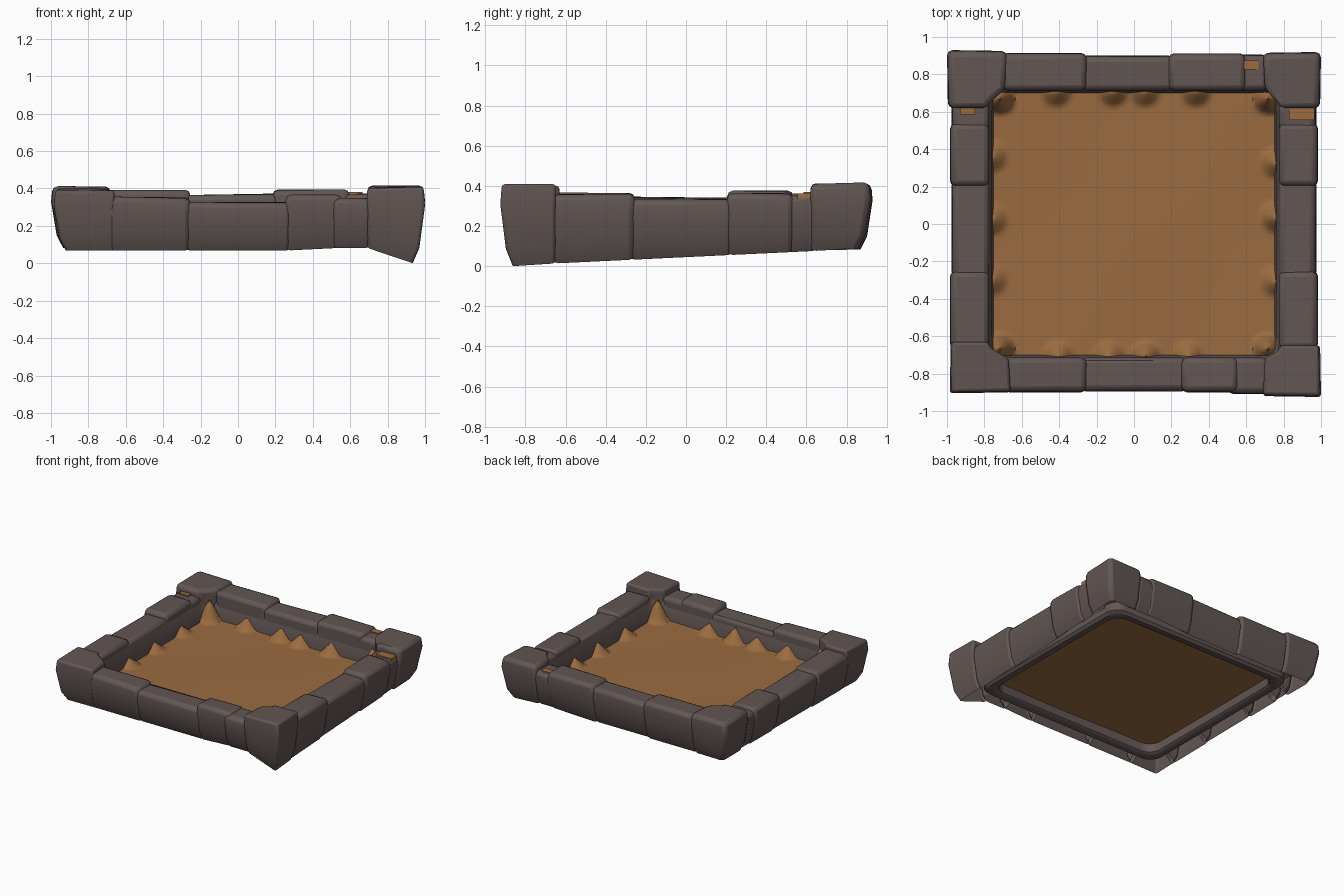
import bpy, bmesh, math, random

if "Cube" in bpy.data.objects:
    bpy.data.objects.remove(bpy.data.objects["Cube"])
random.seed(4)

def material(name, rgb):
    m = bpy.data.materials.new(name)
    m.diffuse_color = (*rgb, 1)
    m.use_nodes = True
    m.node_tree.nodes["Principled BSDF"].inputs["Base Color"].default_value = m.diffuse_color
    return m

STONE = material("grey brown stone", (0.122, 0.094, 0.088))
SOIL = material("ochre earth", (0.325, 0.148, 0.05))

def finish(name, bm, mat, bevel=0, angle=40):
    me = bpy.data.meshes.new(name)
    bm.to_mesh(me)
    bm.free()
    ob = bpy.data.objects.new(name, me)
    bpy.context.collection.objects.link(ob)
    me.materials.append(mat)
    if bevel:
        b = ob.modifiers.new("worn edges", 'BEVEL')
        b.width, b.segments = bevel, 2
        b.limit_method, b.angle_limit = 'ANGLE', math.radians(35)
    bpy.ops.object.select_all(action='DESELECT')
    ob.select_set(True)
    bpy.context.view_layer.objects.active = ob
    bpy.ops.object.shade_smooth_by_angle(angle=math.radians(angle))
    return ob

def loft(rings, bottom=True, top=True):
    bm = bmesh.new()
    vs = [[bm.verts.new(p) for p in r] for r in rings]
    n = len(rings[0])
    for a, b in zip(vs, vs[1:]):
        for i in range(n):
            j = (i + 1) % n
            bm.faces.new((a[i], a[j], b[j], b[i]))
    if bottom:
        bm.faces.new(vs[0][::-1])
    if top:
        bm.faces.new(vs[-1])
    bmesh.ops.recalc_face_normals(bm, faces=bm.faces)
    return bm

def underside(x, y):
    if abs(x) < 0.8 and abs(y) < 0.73:      # inner edge rests on the wall
        return 0.2
    # the right side sags, deepest at the front right corner
    if x > 0.95:
        return 0.045 + 0.048 * y if y > -0.75 else 0.0
    if x > 0.72:
        return 0.055 + 0.04 * y if y > -0.64 else 0.075
    return 0.075 + 0.008 * y + (0.015 if x > 0.5 else 0)

def stone(name, foot, top):
    # hollow stone, open below
    lift = [random.uniform(-0.007, 0.007) for _ in foot]
    rings = []
    for t, s in ((0, 0.935), (0.2, 0.97), (0.75, 1.0), (1, 0.992)):
        ring = []
        for (x, y), l in zip(foot, lift):
            z0 = underside(x, y)
            px = x * s if abs(x) > 0.85 else x      # outer sides taper downwards
            py = y * s if abs(y) > 0.8 else y
            ring.append((px, py, z0 + (top + l - z0) * t))
        rings.append(ring)
    finish(name, loft(rings, bottom=False), STONE, 0.028)

def box(x0, x1, y0, y1):
    return [(x0, y0), (x1, y0), (x1, y1), (x0, y1)]

# corner stones: sx, sy, outer x, outer y, side cut x, side cut y, top height
for name, sx, sy, ox, oy, cx, cy, top in (
        ("back_left_corner", -1, 1, 1.0, 0.93, 0.68, 0.62, 0.415),
        ("back_right_corner", 1, 1, 1.0, 0.92, 0.69, 0.62, 0.412),
        ("front_left_corner", -1, -1, 0.985, 0.905, 0.66, 0.63, 0.395),
        ("front_right_corner", 1, -1, 1.0, 0.925, 0.69, 0.65, 0.405)):
    stone(name, [(sx * x, sy * y) for x, y in
                 ((ox, oy), (cx, oy - 0.005), (cx + 0.01, 0.72), (0.77, cy + 0.03),
                  (0.78, cy), (ox - 0.005, cy))], top)

# side stones: start, end, outer edge, top height
o = 0.015
for i, (a, b, e, t) in enumerate(((-0.68, -0.27, 0.9, 0.352), (-0.27, 0.27, 0.895, 0.328),
                                  (0.27, 0.54, 0.9, 0.362), (0.52, 0.7, 0.91, 0.345))):
    stone("front_stone_%d" % i, box(a - o, b + o, -e, -0.715), t)
for i, (a, b, e, t) in enumerate(((-0.69, -0.27, 0.915, 0.392), (-0.27, 0.2, 0.9, 0.37),
                                  (0.2, 0.58, 0.912, 0.395), (0.56, 0.7, 0.905, 0.37))):
    stone("back_stone_%d" % i, box(a - o, b + o, 0.715, e), t)
for i, (a, b, e, t) in enumerate(((-0.65, -0.27, 0.985, 0.36), (-0.27, 0.22, 0.975, 0.338),
                                  (0.22, 0.52, 0.985, 0.365), (0.5, 0.64, 0.975, 0.352))):
    stone("right_stone_%d" % i, box(0.775, e, a - o, b + o), t)
    stone("left_stone_%d" % i, box(-e, -0.775, a - o, b + o), t + 0.005)

# inner wall around the earth, rounded in the corners, reaching below it
def rounded(inset, z, r=0.1):
    hx, hy = 0.83 - inset, 0.78 - inset
    pts = []
    for k, (sx, sy) in enumerate(((1, 1), (-1, 1), (-1, -1), (1, -1))):
        for q in range(5):
            a = math.radians(90 * k + 22.5 * q)
            pts.append((sx * (hx - r) + r * math.cos(a), sy * (hy - r) + r * math.sin(a), z))
    return pts

profile = ((0, 0.24), (0, 0.105), (0.018, 0.085), (0.064, 0.085), (0.08, 0.1),
           (0.08, 0.18), (0.07, 0.26), (0.05, 0.325))
finish("inner_wall", loft([rounded(i, z) for i, z in profile], False, False), STONE)

# earth bed running under the stones, with pointed heaps against the wall
BED = 0.178
spikes = [(x + random.uniform(-0.03, 0.03), s * 0.71, random.uniform(0.08, 0.11))
          for s in (-1, 1) for x in (-0.39, -0.13, 0.07, 0.3)]
spikes += [(s * 0.76, y + random.uniform(-0.03, 0.03), random.uniform(0.06, 0.09))
           for s in (-1, 1) for y in (-0.28, 0.05, 0.35)]
spikes += [(sx * 0.72, sy * 0.67, 0.17) for sx in (-1, 1) for sy in (-1, 1)]
for name, z, heaps in (("earth_bed", BED, spikes), ("earth_underside", BED - 0.012, [])):
    bm = bmesh.new()
    bmesh.ops.create_grid(bm, x_segments=84, y_segments=80, size=1)
    for v in bm.verts:
        v.co.x *= 0.86
        v.co.y *= 0.81
        h = 0
        for x, y, top in heaps:
            d = math.hypot(v.co.x - x, v.co.y - y)
            h = max(h, top * max(0, 1 - d / 0.085))
        v.co.z = z + h + 0.004 * math.sin(5 * v.co.x + 1) * math.cos(4 * v.co.y)
    finish(name, bm, SOIL, angle=60)

# earth breaking through the tops of the stones
def clod(name, x0, x1, y0, y1, z0, z1):
    foot = box(x0, x1, y0, y1)
    finish(name, loft([[(x, y, z) for x, y in foot] for z in (z0, z1)], bottom=False), SOIL)

clod("earth_patch_back", 0.575, 0.665, 0.825, 0.875, 0.34, 0.38)
clod("earth_patch_right", 0.83, 0.965, 0.555, 0.625, 0.33, 0.362)
clod("earth_patch_left", -0.93, -0.85, 0.585, 0.625, 0.33, 0.37)
